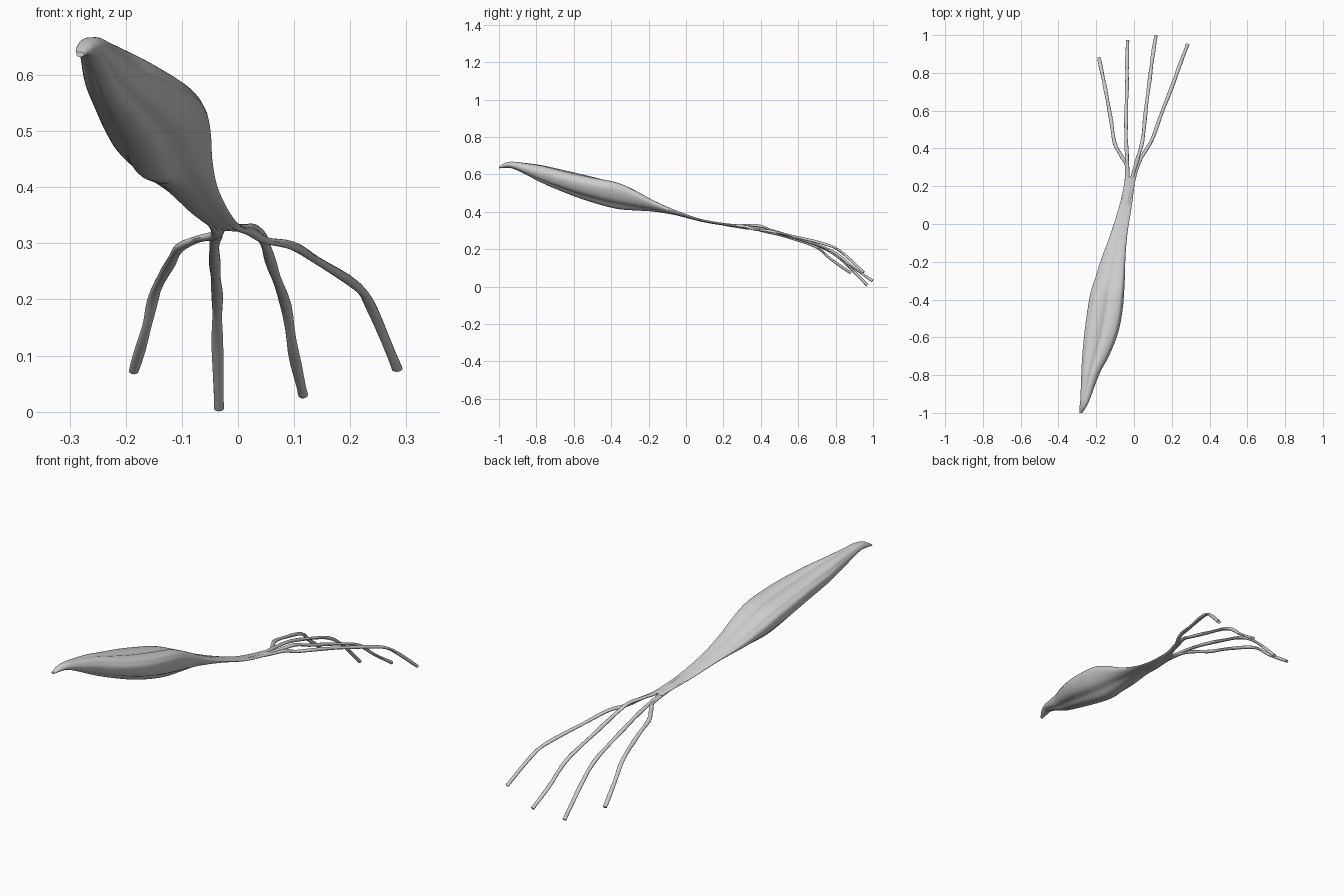
import bpy, bmesh
from math import sin, cos, pi
from mathutils import Vector


def smooth_rows(rows, steps):
    """Catmull-Rom interpolation through rows of numbers."""
    out = []
    for i in range(len(rows) - 1):
        p = [Vector(rows[min(max(i + k, 0), len(rows) - 1)]) for k in (-1, 0, 1, 2)]
        for s in range(steps):
            t = s / steps
            out.append(0.5 * (2 * p[1] + (p[2] - p[0]) * t
                              + (2 * p[0] - 5 * p[1] + 4 * p[2] - p[3]) * t * t
                              + (3 * p[1] - p[0] - 3 * p[2] + p[3]) * t ** 3))
    out.append(Vector(rows[-1]))
    return out


def loft(name, rings):
    """Skin closed rings into a capped, smooth-shaded tube."""
    bm = bmesh.new()
    vs = [[bm.verts.new(p) for p in ring] for ring in rings]
    n = len(vs[0])
    for a, b in zip(vs, vs[1:]):
        for i in range(n):
            j = (i + 1) % n
            bm.faces.new((a[i], a[j], b[j], b[i]))
    bm.faces.new(vs[0])
    bm.faces.new(vs[-1])
    bmesh.ops.recalc_face_normals(bm, faces=bm.faces)
    me = bpy.data.meshes.new(name)
    bm.to_mesh(me)
    bm.free()
    ob = bpy.data.objects.new(name, me)
    bpy.context.collection.objects.link(ob)
    bpy.ops.object.select_all(action='DESELECT')
    ob.select_set(True)
    bpy.context.view_layer.objects.active = ob
    bpy.ops.object.shade_smooth_by_angle(angle=0.7)
    return ob


# Muscle belly: y, left x, right x, bottom z, top z, section tilt, upward bow, groove depth
sections = [
    (-1.00, -.288, -.274, .632, .641, 0.0, 0.0, 0.0),
    (-.97, -.288, -.254, .635, .660, 0.1, 0.0, .03),
    (-.93, -.284, -.235, .632, .668, 0.0, 0.0, .05),
    (-.87, -.281, -.213, .606, .662, -.1, .1, .08),
    (-.78, -.277, -.178, .560, .650, -.1, .2, .10),
    (-.70, -.272, -.135, .525, .632, -.1, .25, .12),
    (-.58, -.260, -.088, .478, .603, -.1, .4, .13),
    (-.46, -.244, -.064, .440, .575, 0.0, .45, .13),
    (-.36, -.226, -.055, .416, .550, .1, .45, .13),
    (-.27, -.198, -.050, .408, .510, .2, .35, .12),
    (-.18, -.170, -.047, .402, .463, .2, .25, .10),
    (-.06, -.126, -.037, .383, .410, .1, .1, .08),
    (.06, -.088, -.018, .352, .367, 0.0, 0.0, .05),
    (.15, -.064, -.005, .334, .347, 0.0, 0.0, .04),
    (.25, -.045, .008, .322, .333, 0.0, 0.0, .04),
]
N = 64
rings = []
for y, xl, xr, zb, zt, tilt, bow, groove in smooth_rows(sections, 5):
    cx, cz, a, b = (xl + xr) / 2, (zb + zt) / 2, (xr - xl) / 2, (zt - zb) / 2
    ring = []
    for i in range(N):
        t = 2 * pi * i / N
        # narrow lengthwise grooves that twist slightly along the belly
        cut = (0.5 + 0.5 * sin(5 * t + 1.5 * y + 1.2)) ** 3
        r = 1 + groove * (0.25 - 1.1 * cut * abs(sin(t)))
        ring.append((cx + a * r * cos(t), y,
                     cz + b * (r * sin(t + tilt) + bow * cos(t) ** 2)))
    rings.append(ring)
loft("muscle_belly", rings)

# Four tendons fanning out from inside the narrow neck: x, y, z
tendons = [
    [(-.074, .04, .364), (-.043, .22, .328), (-.040, .31, .315), (-.070, .365, .308),
     (-.103, .43, .293), (-.120, .54, .265), (-.147, .69, .215), (-.163, .77, .150),
     (-.186, .88, .072)],
    [(-.064, .04, .364), (-.036, .22, .329), (-.036, .34, .316), (-.042, .45, .298),
     (-.041, .60, .255), (-.037, .74, .205), (-.037, .84, .135), (-.034, .97, .006)],
    [(-.052, .04, .365), (-.016, .22, .331), (.008, .31, .328), (.032, .39, .325),
     (.048, .46, .300), (.062, .60, .255), (.085, .78, .190), (.099, .89, .105),
     (.116, .997, .030)],
    [(-.042, .04, .365), (-.004, .22, .330), (.024, .32, .320), (.050, .37, .305),
     (.097, .45, .296), (.140, .57, .270), (.210, .75, .225), (.238, .83, .185),
     (.284, .95, .076)],
]
for k, path in enumerate(tendons):
    pts = smooth_rows(path, 4)
    rings = []
    for i, p in enumerate(pts):
        d = (pts[min(i + 1, len(pts) - 1)] - pts[max(i - 1, 0)]).normalized()
        side = d.cross(Vector((0, 0, 1))).normalized()
        up = side.cross(d)
        grow = min(1, 0.35 + max(0, p.y - .04) * 2.6)  # emerges gradually from the neck
        w = grow * (.0095 + .001 * sin(i * 1.3 + k))
        h = grow * (.0070 + .0008 * sin(i * 0.9 + 2 * k))
        rings.append([p + side * w * cos(2 * pi * j / 12) + up * h * sin(2 * pi * j / 12)
                      for j in range(12)])
    loft(f"tendon_{k + 1}", rings)
